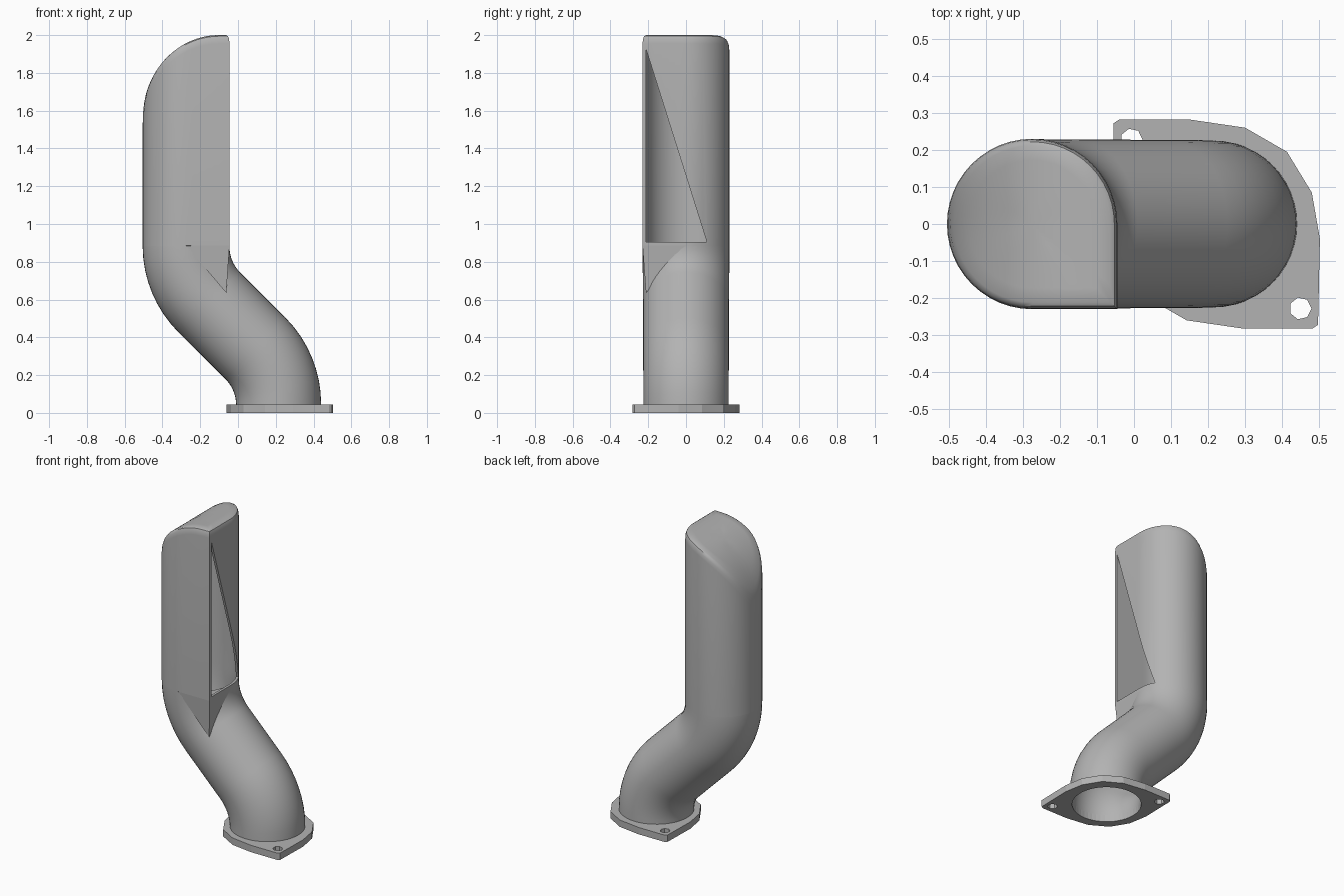
import bpy, bmesh, math
from mathutils import Vector

if "Cube" in bpy.data.objects:
    bpy.data.objects.remove(bpy.data.objects["Cube"])

N = 48                       # sides of the pipe
UP_X, LOW_X = -0.275, 0.215  # axes of the column and of the pipe foot
BEND = 0.42                  # radius of both bends
WALL = 0.016

grey = bpy.data.materials.new("metal grey")
grey.diffuse_color = (0.45, 0.45, 0.45, 1)
grey.use_nodes = True
grey.node_tree.nodes["Principled BSDF"].inputs["Base Color"].default_value = grey.diffuse_color


def make(name, bm):
    bmesh.ops.recalc_face_normals(bm, faces=bm.faces)
    me = bpy.data.meshes.new(name)
    bm.to_mesh(me)
    bm.free()
    me.materials.append(grey)
    ob = bpy.data.objects.new(name, me)
    bpy.context.collection.objects.link(ob)
    return ob


def prism(name, bottom, offset):
    bm = bmesh.new()
    f = bm.faces.new([bm.verts.new(p) for p in bottom])
    res = bmesh.ops.extrude_face_region(bm, geom=[f])
    verts = [g for g in res["geom"] if isinstance(g, bmesh.types.BMVert)]
    bmesh.ops.translate(bm, verts=verts, vec=offset)
    return make(name, bm)


def cut(ob, cutter):
    cutter.hide_render = True
    cutter.hide_viewport = True
    m = ob.modifiers.new("cut", "BOOLEAN")
    m.operation, m.solver, m.object = "DIFFERENCE", "EXACT", cutter


def smooth(ob, angle):
    bpy.ops.object.select_all(action="DESELECT")
    ob.select_set(True)
    bpy.context.view_layer.objects.active = ob
    bpy.ops.object.shade_smooth_by_angle(angle=math.radians(angle))


def pipe_path():
    """Centre points, tilt and radius along the S bend."""
    pts, steps, a = [], 8, math.pi / 4
    for i in range(steps + 1):
        t = a * i / steps
        pts.append((LOW_X - BEND * (1 - math.cos(t)), 0.045 + BEND * math.sin(t), t))
    for i in range(steps + 1):
        t = a * (1 - i / steps)
        pts.append((UP_X + BEND * (1 - math.cos(t)), 0.882 - BEND * math.sin(t), t))
    return [(x, z, t, 0.225 + 0.005 * i / (len(pts) - 1)) for i, (x, z, t) in enumerate(pts)]


def hood_section(r):
    """Circle whose front right quarter is squared off."""
    out = []
    for i in range(N):
        a = 2 * math.pi * i / N
        c, s = math.cos(a), math.sin(a)
        k = r / max(abs(c), abs(s)) if c > 1e-6 and s < -1e-6 else r
        out.append((k * c, k * s))
    return out


def top_z(x, t):
    """Height of the curved roof."""
    u = min(1.0, max(0.0, (-0.1 - x) / (0.405 - t)))
    return 1.56 + (0.44 - t) * math.sqrt(1 - u * u)


def shell(bm, t):
    """Closed-top loft: bent pipe, ledge, squared column, domed roof."""
    rings = []
    for x, z, tilt, r in pipe_path():
        rings.append([(x + (r - t) * math.cos(a) * math.cos(tilt), (r - t) * math.sin(a),
                       z + (r - t) * math.cos(a) * math.sin(tilt))
                      for a in (2 * math.pi * i / N for i in range(N))])
    ledge = 0.884 + t
    rings.append([(x, y, ledge) for x, y, z in rings[-1]])
    sec = hood_section(0.23 - t)
    rings.append([(UP_X + x, y, ledge + 0.001) for x, y in sec])
    for s, drop in ((1, 0.045), (0.99, 0.02), (0.965, 0.006), (0.92, 0),
                    (0.75, 0), (0.5, 0), (0.25, 0)):
        rings.append([(UP_X + x * s, y * s, top_z(UP_X + x * s, t) - drop) for x, y in sec])
    vr = [[bm.verts.new(p) for p in ring] for ring in rings]
    for a, b in zip(vr, vr[1:]):
        for i in range(N):
            j = (i + 1) % N
            bm.faces.new((a[i], a[j], b[j], b[i]))
    tip = bm.verts.new((UP_X, 0, top_z(UP_X, t)))
    for i in range(N):
        bm.faces.new((vr[-1][i], vr[-1][(i + 1) % N], tip))
    return vr[0]


# hollow pipe and hood with walls
bm = bmesh.new()
outer, inner = shell(bm, 0), shell(bm, WALL)
for i in range(N):
    j = (i + 1) % N
    bm.faces.new((outer[i], outer[j], inner[j], inner[i]))
pipe = make("intake_pipe", bm)

# triangular opening in the right side
opening = prism("opening_cutter",
                [(-0.16, -0.213, 0.905), (-0.16, 0.11, 0.905), (-0.16, -0.213, 1.93)],
                (0.3, 0, 0))
cut(pipe, opening)
smooth(pipe, 35)

# gusset running from the square corner down into the bend
bm = bmesh.new()
apex, left, corner, right = (bm.verts.new(p) for p in (
    (-0.062, -0.212, 0.635), (UP_X, -0.23, 0.885), (-0.045, -0.23, 0.885), (-0.045, 0, 0.885)))
bm.faces.new((apex, corner, left))
bm.faces.new((apex, right, corner))
make("corner_gusset", bm)

# two-bolt flange, one half of the outline turned round for the other
half = [(-0.055, 0.272), (-0.04, 0.282), (0.15, 0.282), (0.30, 0.26),
        (0.413, 0.195), (0.48, 0.085), (0.502, -0.04)]
cx = 0.221
outline = [(x, y, 0) for x, y in half] + [(2 * cx - x, -y, 0) for x, y in half]
flange = prism("base_flange", outline, (0, 0, 0.045))


def disc(name, x, y, r, n):
    pts = [(x + r * math.cos(2 * math.pi * i / n), y + r * math.sin(2 * math.pi * i / n), -0.1)
           for i in range(n)]
    return prism(name, pts, (0, 0, 0.3))


cut(flange, disc("bore_cutter", LOW_X, 0, 0.208, N))
for k, s in enumerate((1, -1)):
    cut(flange, disc("bolt_hole_cutter_%d" % k, cx + s * 0.228, -s * 0.228, 0.03, 7))
